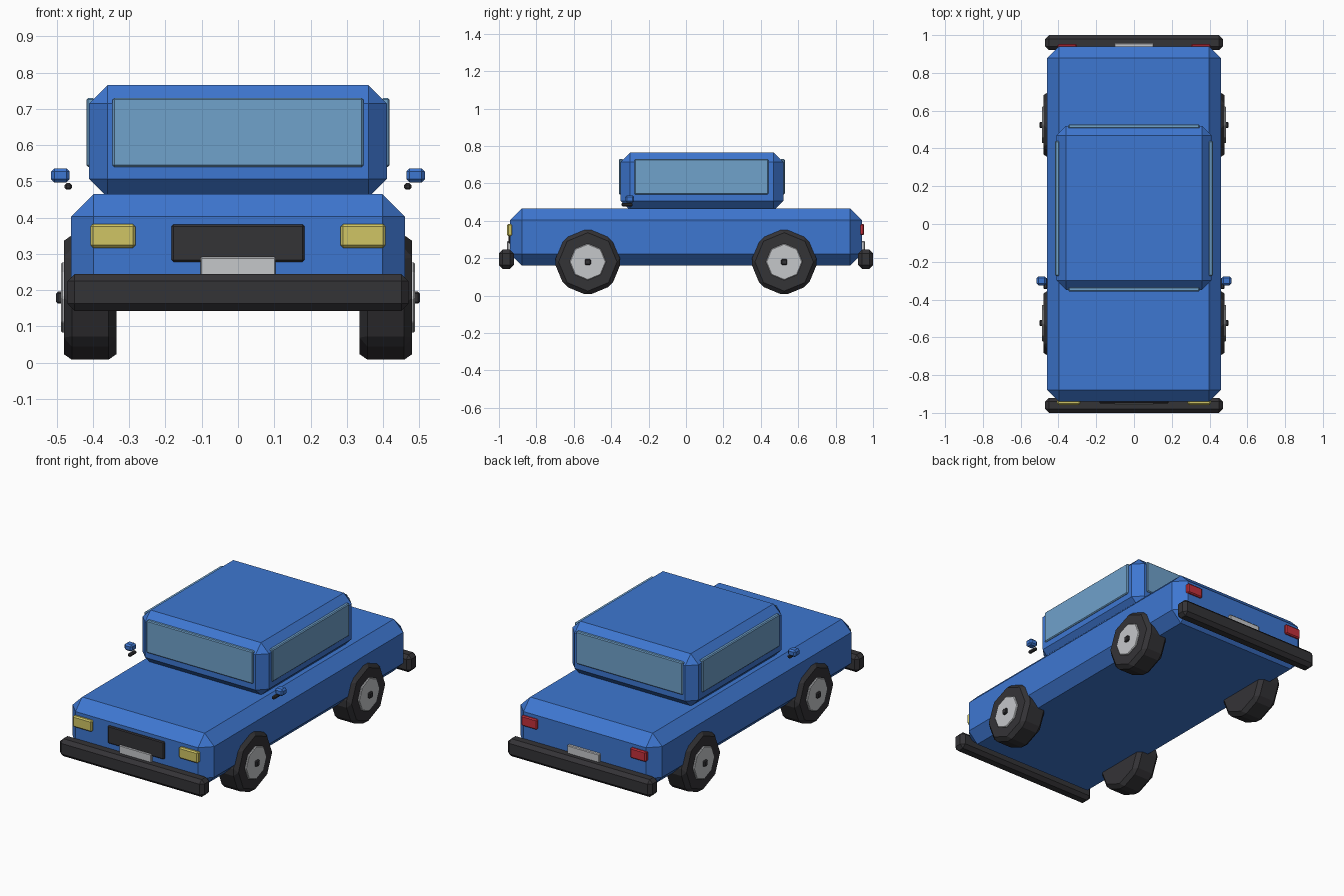
import bpy
import bmesh
from math import pi
from mathutils import Matrix, Vector

cube = bpy.data.objects.get("Cube")
if cube:
    bpy.data.objects.remove(cube, do_unlink=True)


def material(name, rgb):
    m = bpy.data.materials.new(name)
    m.use_nodes = True
    color = (*rgb, 1)
    m.diffuse_color = color
    m.node_tree.nodes["Principled BSDF"].inputs["Base Color"].default_value = color
    return m


blue = material("body blue", (0.048, 0.185, 0.64))
glass = material("window glass", (0.16, 0.36, 0.6))
black = material("dark rubber", (0.034, 0.033, 0.037))
silver = material("light metal", (0.56, 0.57, 0.59))
yellow = material("headlight yellow", (0.63, 0.56, 0.13))
red = material("taillight red", (0.55, 0.03, 0.045))


def finish(name, bm, mat, bevel):
    """Turn a bmesh into an object with a single chamfer on its edges."""
    bmesh.ops.recalc_face_normals(bm, faces=bm.faces)
    mesh = bpy.data.meshes.new(name)
    bm.to_mesh(mesh)
    bm.free()
    mesh.materials.append(mat)
    obj = bpy.data.objects.new(name, mesh)
    bpy.context.collection.objects.link(obj)
    mod = obj.modifiers.new("chamfer", 'BEVEL')
    mod.width = bevel
    mod.segments = 1
    mod.limit_method = 'NONE'
    return obj


def box(name, low, high, mat, bevel):
    low, high = Vector(low), Vector(high)
    bm = bmesh.new()
    bmesh.ops.create_cube(bm, size=1)
    bmesh.ops.scale(bm, vec=high - low, verts=bm.verts)
    bmesh.ops.translate(bm, vec=(low + high) / 2, verts=bm.verts)
    return finish(name, bm, mat, bevel)


def side_box(name, side, low, high, mat, bevel):
    """Box given for the left (+x) side, mirrored when side is -1."""
    xs = sorted((side * low[0], side * high[0]))
    return box(name, (xs[0], *low[1:]), (xs[1], *high[1:]), mat, bevel)


def disc(name, side, x0, x1, y, z, radius, mat, bevel):
    """Eight-sided disc with its axis along x and a corner at the top."""
    bm = bmesh.new()
    bmesh.ops.create_cone(bm, cap_ends=True, segments=8, radius1=radius,
                          radius2=radius, depth=x1 - x0)
    bm.transform(Matrix.Translation((side * (x0 + x1) / 2, y, z))
                 @ Matrix.Rotation(pi / 2, 4, 'Y'))
    return finish(name, bm, mat, bevel)


# Body and cabin
box("body", (-0.46, -0.94, 0.16), (0.46, 0.94, 0.465), blue, 0.062)
box("cabin", (-0.41, -0.35, 0.455), (0.41, 0.52, 0.765), blue, 0.051)

# Windows, bumpers and plates at both ends
box("windshield", (-0.346, -0.358, 0.54), (0.346, -0.335, 0.73), glass, 0.005)
box("rear_window", (-0.346, 0.505, 0.54), (0.346, 0.528, 0.73), glass, 0.005)
box("front_bumper", (-0.47, -1.0, 0.143), (0.47, -0.92, 0.245), black, 0.02)
box("rear_bumper", (-0.47, 0.92, 0.143), (0.47, 1.0, 0.245), black, 0.02)
box("grille", (-0.183, -0.95, 0.278), (0.183, -0.93, 0.381), black, 0.005)
box("front_plate", (-0.104, -0.957, 0.225), (0.104, -0.935, 0.291), silver, 0.004)
box("rear_plate", (-0.104, 0.935, 0.225), (0.104, 0.957, 0.291), silver, 0.004)

# Paired parts
for side, label in ((1, "left"), (-1, "right")):
    side_box(label + "_window", side, (0.395, -0.275, 0.54), (0.418, 0.44, 0.73), glass, 0.005)
    side_box(label + "_headlight", side, (0.283, -0.957, 0.317), (0.407, -0.925, 0.383), yellow, 0.007)
    side_box(label + "_taillight", side, (0.303, 0.925, 0.323), (0.405, 0.953, 0.383), red, 0.006)
    side_box(label + "_mirror", side, (0.464, -0.325, 0.497), (0.515, -0.277, 0.536), blue, 0.009)
    side_box(label + "_mirror_stalk", side, (0.458, -0.345, 0.477), (0.478, -0.285, 0.495), black, 0.005)
    for y, end in ((-0.525, "front"), (0.525, "rear")):
        name = f"{end}_{label}_"
        disc(name + "tyre", side, 0.335, 0.48, y, 0.18, 0.18, black, 0.022)
        disc(name + "hub", side, 0.46, 0.488, y, 0.18, 0.098, silver, 0.004)
        side_box(name + "hub_cap", side, (0.47, y - 0.016, 0.163), (0.501, y + 0.016, 0.196), black, 0.005)
